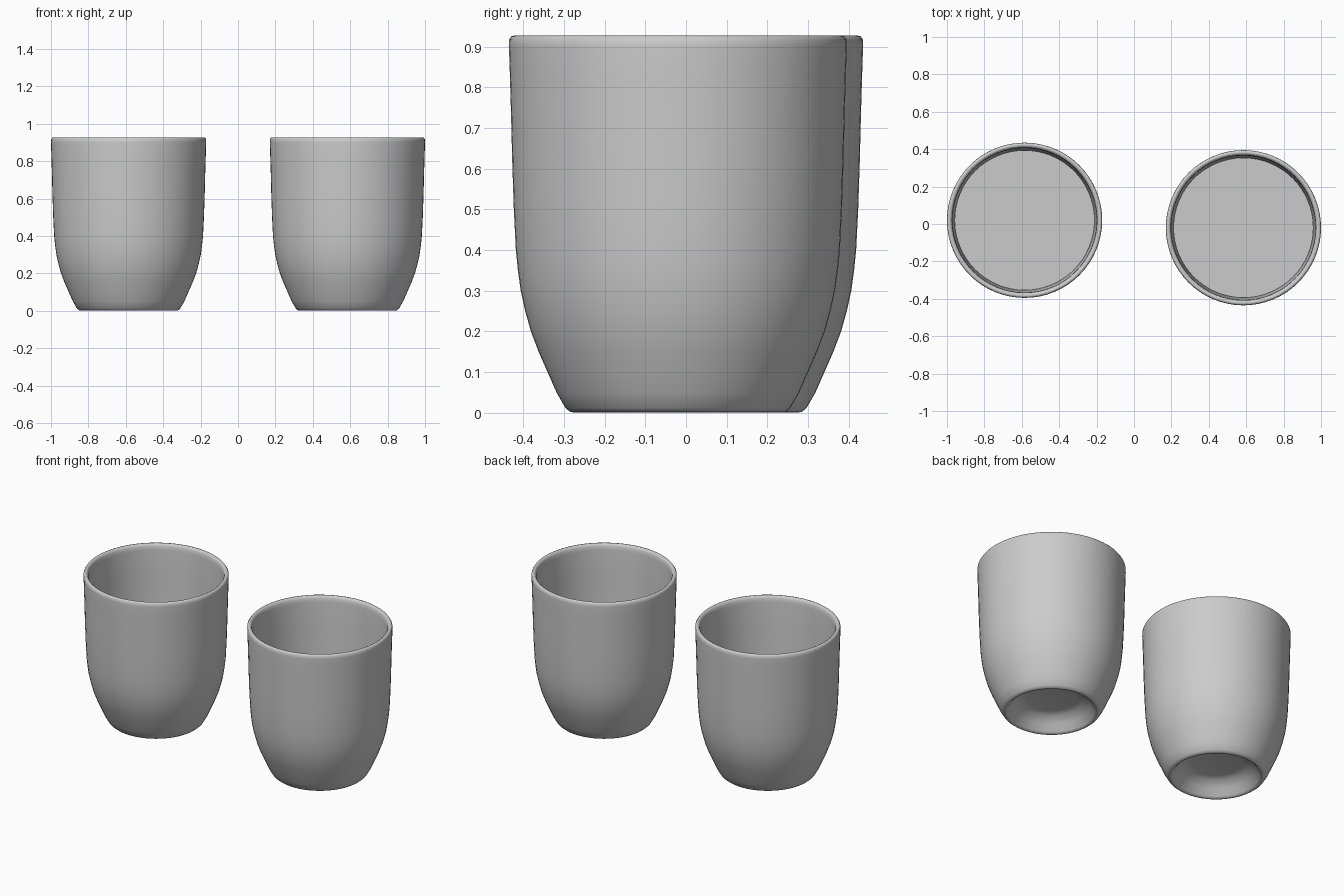
import bpy, bmesh, math

if "Cube" in bpy.data.objects:
    bpy.data.objects.remove(bpy.data.objects["Cube"])

SIDES = 64

# Wall profile (radius, height): underside recess, foot, outer wall, rim, inner wall, floor
CUP = [(0, 0.09), (0.14, 0.088), (0.18, 0.08), (0.215, 0.045), (0.243, 0.01), (0.252, 0.001),
       (0.264, 0.002), (0.276, 0.012), (0.298, 0.05), (0.32, 0.1), (0.342, 0.15),
       (0.361, 0.2), (0.375, 0.25), (0.386, 0.3), (0.393, 0.35), (0.398, 0.4),
       (0.403, 0.5), (0.407, 0.62), (0.41, 0.74), (0.413, 0.84), (0.415, 0.9),
       (0.4145, 0.917), (0.409, 0.925), (0.401, 0.927), (0.393, 0.922), (0.388, 0.912),
       (0.386, 0.89), (0.382, 0.75), (0.378, 0.6), (0.373, 0.48), (0.367, 0.4),
       (0.355, 0.31), (0.325, 0.2), (0.29, 0.14), (0.23, 0.12), (0, 0.12)]
DRINK_LEVEL = 0.54


def lathe(name, profile, location, angle):
    """Spin a profile about the z axis into a smooth closed surface."""
    bm = bmesh.new()
    verts = [bm.verts.new((r, 0, z)) for r, z in profile]
    edges = [bm.edges.new(pair) for pair in zip(verts, verts[1:])]
    bmesh.ops.spin(bm, geom=verts + edges, cent=(0, 0, 0), axis=(0, 0, 1),
                   angle=math.tau, steps=SIDES, use_merge=True)
    bmesh.ops.remove_doubles(bm, verts=bm.verts, dist=1e-5)
    bmesh.ops.recalc_face_normals(bm, faces=bm.faces)
    mesh = bpy.data.meshes.new(name)
    bm.to_mesh(mesh)
    bm.free()
    obj = bpy.data.objects.new(name, mesh)
    obj.location = location
    bpy.context.collection.objects.link(obj)
    bpy.ops.object.select_all(action='DESELECT')
    obj.select_set(True)
    bpy.context.view_layer.objects.active = obj
    bpy.ops.object.shade_smooth_by_angle(angle=math.radians(angle))
    return obj


for side, x, y in (("left", -0.585, 0.02), ("right", 0.585, -0.02)):
    # Hollow cup with a recessed base
    lathe(side + "_cup", CUP, (x, y, 0), 60)
    # Flat surface filling the inside
    bpy.ops.mesh.primitive_circle_add(vertices=SIDES, radius=0.374, fill_type='NGON',
                                      location=(x, y, DRINK_LEVEL))
    bpy.context.object.name = side + "_drink_surface"
